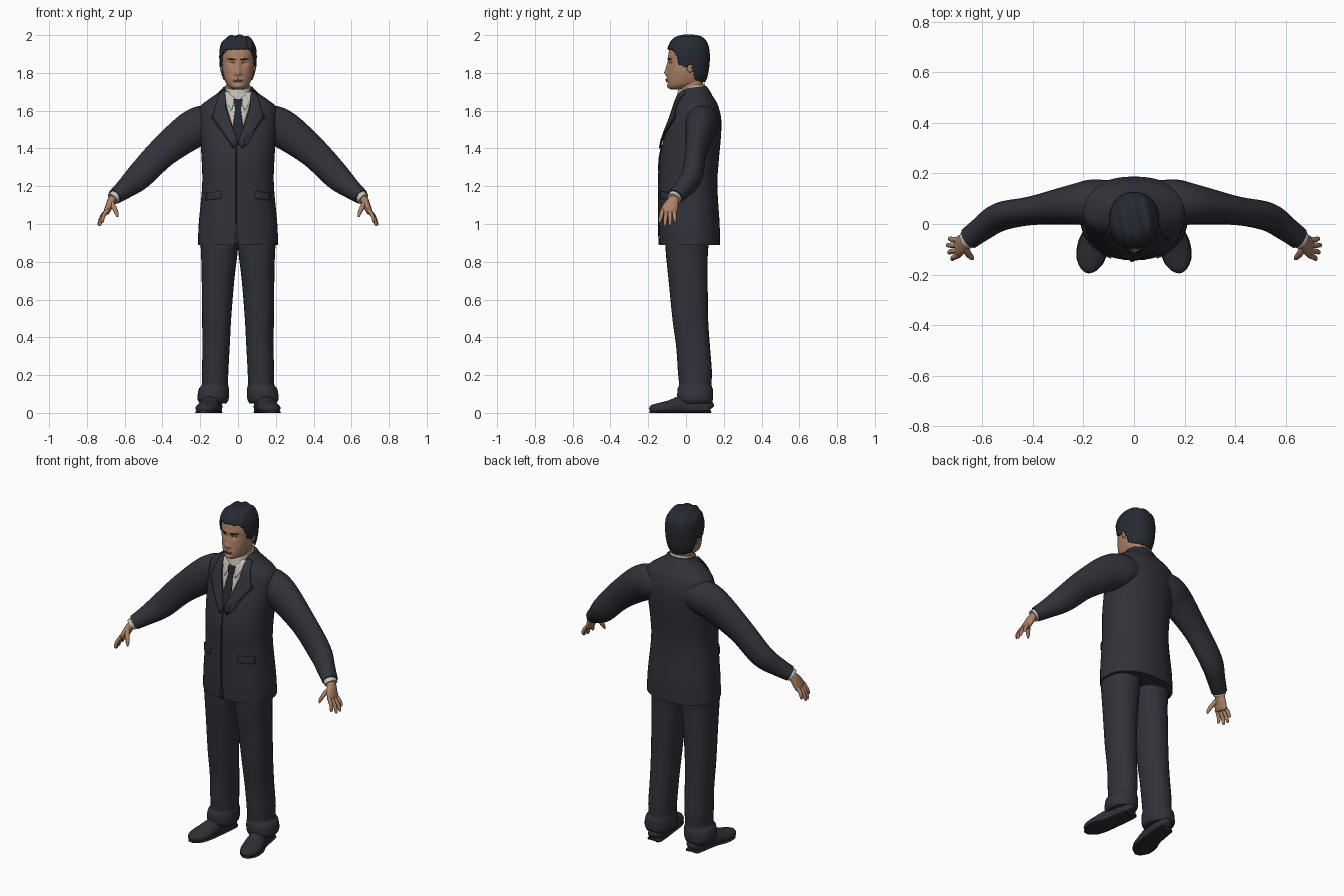
import bpy, bmesh, math
from mathutils import Vector

if "Cube" in bpy.data.objects:
    bpy.data.objects.remove(bpy.data.objects["Cube"])


def material(name, r, g, b):
    m = bpy.data.materials.new(name)
    m.diffuse_color = (r, g, b, 1)
    m.use_nodes = True
    m.node_tree.nodes["Principled BSDF"].inputs["Base Color"].default_value = m.diffuse_color
    return m


SUIT = material("charcoal suit", .031, .032, .042)
TRIM = material("dark suit trim", .022, .023, .031)
TIE = material("dark tie", .018, .019, .028)
SHIRT = material("white shirt", .56, .53, .48)
SKIN = material("skin", .42, .225, .135)
LIP = material("lips", .30, .135, .09)
HAIR = material("dark hair", .02, .023, .032)
SHOE = material("shoe leather", .028, .028, .036)
EYE = material("dark eye", .07, .04, .03)


def lerp(table, v):
    """Piecewise linear lookup in rows that start with the key."""
    for a, b in zip(table, table[1:]):
        if v <= b[0]:
            f = max(0, (v - a[0]) / (b[0] - a[0]))
            return [p + (q - p) * f for p, q in zip(a, b)]
    return list(table[-1])


def spline(keys, n):
    """Catmull-Rom samples, n per span."""
    out = []
    for i in range(len(keys) - 1):
        p = [keys[min(max(i + k, 0), len(keys) - 1)] for k in (-1, 0, 1, 2)]
        for s in range(n):
            t = s / n
            out.append([.5 * (2 * b + (c - a) * t + (2 * a - 5 * b + 4 * c - d) * t * t
                              + (3 * b - a - 3 * c + d) * t ** 3) for a, b, c, d in zip(*p)])
    return out + [list(keys[-1])]


def finish(name, bm, mat, mirror=False, solid=0, angle=50):
    bmesh.ops.recalc_face_normals(bm, faces=bm.faces)
    mesh = bpy.data.meshes.new(name)
    bm.to_mesh(mesh)
    bm.free()
    ob = bpy.data.objects.new(name, mesh)
    bpy.context.collection.objects.link(ob)
    mesh.materials.append(mat)
    bpy.ops.object.select_all(action='DESELECT')
    ob.select_set(True)
    bpy.context.view_layer.objects.active = ob
    bpy.ops.object.shade_smooth_by_angle(angle=math.radians(angle))
    if solid:
        md = ob.modifiers.new("thickness", 'SOLIDIFY')
        md.thickness, md.offset = solid, 0
    if mirror:
        ob.modifiers.new("mirror", 'MIRROR')
    return ob


def skin_rings(rings, caps=True):
    bm = bmesh.new()
    vs = [[bm.verts.new(p) for p in r] for r in rings]
    n = len(vs[0])
    for a, b in zip(vs, vs[1:]):
        for i in range(n):
            bm.faces.new((a[i], a[(i + 1) % n], b[(i + 1) % n], b[i]))
    if caps:
        bm.faces.new(vs[0])
        bm.faces.new(vs[-1])
    return bm


def sgnpow(v, e):
    return math.copysign(abs(v) ** e, v)


def loft(keys, seg=40, n=5, power=2.2, tilt=0, warp=None):
    """Stacked rings; keys are (z, half width, front y, back y, centre x)."""
    rings = []
    for z, rx, yf, yb, cx in spline(keys, n):
        ring = []
        for i in range(seg):
            a = math.tau * i / seg
            x = cx + rx * sgnpow(math.cos(a), 2 / power)
            y = (yf + yb) / 2 + (yb - yf) / 2 * sgnpow(math.sin(a), 2 / power)
            p = Vector((x, y, z + tilt * (y - .03)))
            ring.append(warp(p) if warp else p)
        rings.append(ring)
    return skin_rings(rings)


def tube(keys, seg=16, n=5, floor=None):
    """Rings along a path; keys are (x, y, z, half width across, half width in depth)."""
    rows = spline(keys, n)
    pts = [Vector(r[:3]) for r in rows]
    rings = []
    for i, r in enumerate(rows):
        t = (pts[min(i + 1, len(pts) - 1)] - pts[max(i - 1, 0)]).normalized()
        ref = Vector((0, 0, 1)) if floor is not None else Vector((0, 1, 0))
        u = t.cross(ref).normalized()
        w = u.cross(t)
        ring = [pts[i] + u * r[3] * math.cos(math.tau * k / seg)
                + w * r[4] * math.sin(math.tau * k / seg) for k in range(seg)]
        if floor is not None:
            for p in ring:
                p.z = max(p.z, floor)
        rings.append(ring)
    return skin_rings(rings)


def front(keys, power=2.2, warp=None):
    """Front surface height function of a loft."""
    dense = spline(keys, 6)

    def f(x, z):
        _, rx, yf, yb, _ = lerp(dense, z)
        q = max(0, 1 - min(1, abs(x) / rx) ** power) ** (1 / power)
        p = Vector((x, (yf + yb) / 2 - (yb - yf) / 2 * q, z))
        return (warp(p) if warp else p).y
    return f


def strip(name, left, right, surf, mat, off=.004, mirror=False, n=6, across=6):
    """Thin plate between two (x, z) edges, laid on a front surface."""
    bm = bmesh.new()
    rows = []
    for i in range((len(left) - 1) * n + 1):
        k, f = min(i // n, len(left) - 2), i / n
        f -= k
        l, r = [Vector(e[k]).lerp(Vector(e[k + 1]), f) for e in (left, right)]
        pts = [l.lerp(r, j / across) for j in range(across + 1)]
        rows.append([bm.verts.new((p.x, surf(p.x, p.y) - off, p.y)) for p in pts])
    for a, b in zip(rows, rows[1:]):
        for j in range(across):
            bm.faces.new((a[j], a[j + 1], b[j + 1], b[j]))
    return finish(name, bm, mat, mirror, solid=.005)


def ball(name, loc, size, mat, mirror=True):
    bm = bmesh.new()
    bmesh.ops.create_uvsphere(bm, u_segments=16, v_segments=10, radius=1)
    for v in bm.verts:
        v.co = Vector(a * b + c for a, b, c in zip(v.co, size, loc))
    return finish(name, bm, mat, mirror)


# Jacket body
JACKET = [(.89, .212, -.14, .18, 0), (1.0, .208, -.143, .178, 0), (1.2, .19, -.143, .166, 0),
          (1.33, .192, -.142, .173, 0), (1.45, .2, -.118, .184, 0), (1.55, .208, -.083, .187, 0),
          (1.62, .2, -.06, .172, 0), (1.66, .155, -.047, .153, 0), (1.69, .112, -.036, .132, 0),
          (1.72, .08, -.015, .108, 0)]
finish("jacket_body", loft(JACKET), SUIT)
chest = front(JACKET)

# Shirt, tie, lapels and pockets laid on the chest
strip("shirt_front", [(-.075, 1.70), (-.055, 1.6), (-.003, 1.44)],
      [(.075, 1.70), (.055, 1.6), (.003, 1.44)], chest, SHIRT, .003)
strip("tie", [(-.024, 1.662), (-.015, 1.61), (-.03, 1.50), (-.004, 1.42)],
      [(.024, 1.662), (.015, 1.61), (.03, 1.50), (.004, 1.42)], chest, TIE, .009)
strip("shirt_collar_wing", [(.012, 1.665), (.035, 1.60)], [(.078, 1.705), (.062, 1.65)],
      chest, SHIRT, .008, True)
strip("lapel", [(.07, 1.712), (.062, 1.61), (.002, 1.43)],
      [(.098, 1.695), (.135, 1.565), (.02, 1.405)], chest, SUIT, .012, True)
strip("lapel_edge", [(.10, 1.62), (.135, 1.565), (.02, 1.405)],
      [(.108, 1.62), (.142, 1.563), (.022, 1.398)], chest, TRIM, .009, True, across=2)
strip("front_closure", [(-.012, 1.42), (-.012, 1.0), (-.018, .892)],
      [(-.006, 1.42), (-.006, 1.0), (.004, .892)], chest, TRIM, .003, across=2)
strip("pocket_flap", [(.09, 1.175), (.09, 1.135)], [(.168, 1.165), (.17, 1.125)],
      chest, SUIT, .005, True)
strip("breast_fold", [(.03, 1.45), (.04, 1.41)], [(.095, 1.51), (.07, 1.45)], chest, TRIM, .014)

# Jacket collar and shirt collar around the neck
finish("jacket_collar", loft([(1.67, .107, -.03, .139, 0), (1.70, .091, -.022, .122, 0),
                              (1.722, .079, -.014, .108, 0)], tilt=.12), SUIT)
finish("shirt_collar", loft([(1.665, .076, -.055, .102, 0), (1.70, .073, -.047, .103, 0),
                             (1.728, .068, -.042, .098, 0)], tilt=.22), SHIRT)

# Sleeves, cuffs and hands
finish("sleeve", tube([(.10, .088, 1.54, .085, .085), (.17, .085, 1.53, .1, .09),
                       (.25, .075, 1.495, .1, .078), (.40, .053, 1.378, .081, .057),
                       (.525, .03, 1.25, .071, .056), (.60, -.018, 1.185, .053, .049),
                       (.652, -.056, 1.145, .041, .045)], seg=24), SUIT, True)
finish("shirt_cuff", tube([(.64, -.05, 1.155, .034, .038), (.664, -.064, 1.133, .034, .038)]),
       SHIRT, True)
finish("palm", tube([(.645, -.052, 1.15, .022, .028), (.668, -.066, 1.125, .022, .03),
                     (.682, -.08, 1.095, .02, .04), (.695, -.092, 1.065, .016, .042),
                     (.70, -.095, 1.055, .008, .034)]), SKIN, True)
TIPS = [(.728, -.058, 1.01), (.736, -.084, .992), (.731, -.112, .99), (.718, -.139, 1.005)]
for i, (x, y, z) in enumerate(TIPS):
    b = Vector((.692, -.064 - .02 * i, 1.075))
    m = b.lerp(Vector((x, y, z)), .55) + Vector((.007, 0, .003))
    finish("finger_%d" % (i + 1), tube([(*b, .011, .011), (*m, .0105, .0105),
                                        (x, y, z + .008, .008, .008), (x, y, z, .003, .003)],
                                       seg=10, n=4), SKIN, True)
finish("thumb", tube([(.672, -.09, 1.115, .014, .014), (.655, -.118, 1.085, .013, .013),
                      (.642, -.133, 1.055, .01, .01), (.638, -.138, 1.037, .004, .004)],
                     seg=10, n=4), SKIN, True)

# Trousers with slumped hems
finish("trouser_leg", loft([
    (.05, .07, -.03, .135, .132), (.075, .083, -.045, .143, .132), (.125, .08, -.045, .142, .128),
    (.15, .07, -.037, .135, .122), (.22, .07, -.043, .137, .121), (.35, .072, -.052, .127, .116),
    (.50, .077, -.072, .117, .113), (.70, .086, -.092, .115, .106), (.85, .097, -.107, .116, .099),
    (.95, .104, -.11, .13, .1)], seg=28), SUIT, True)

# Shoes, turned slightly outwards
finish("shoe", tube([(.124, .126, .02, .02, .02), (.126, .115, .028, .042, .045),
                     (.132, .06, .035, .047, .06), (.145, -.02, .035, .05, .058),
                     (.162, -.09, .028, .058, .038), (.174, -.145, .022, .052, .03),
                     (.180, -.178, .018, .033, .024), (.182, -.19, .014, .012, .012)],
                    seg=24, floor=0), SHOE, True)
finish("shoe_sole", tube([(.125, .128, .004, .03, .012), (.127, .11, .004, .046, .012),
                          (.145, -.02, .004, .052, .012), (.163, -.09, .004, .061, .012),
                          (.175, -.15, .004, .052, .012), (.182, -.19, .004, .016, .012)],
                         seg=16, floor=0), TRIM, True)

# Head and neck
HEAD = [(1.713, .022, -.08, -.01, 0), (1.722, .042, -.094, .03, 0), (1.74, .06, -.099, .075, 0),
        (1.765, .071, -.099, .094, 0), (1.80, .08, -.096, .104, 0), (1.85, .085, -.094, .111, 0),
        (1.90, .086, -.093, .112, 0), (1.94, .08, -.083, .105, 0), (1.97, .062, -.062, .085, 0),
        (1.985, .038, -.035, .058, 0), (1.99, .006, 0, .02, 0)]


def gauss(x, z, cx, cz, sx, sz):
    return math.exp(-((x - cx) / sx) ** 2 - ((z - cz) / sz) ** 2)


def face(p):
    """Nose, brow, eye sockets, lips and chin."""
    if p.y < -.02:
        x, z = abs(p.x), p.z
        p.y -= (.017 * gauss(x, z, 0, 1.80, .014, .016) + .011 * gauss(x, z, 0, 1.83, .011, .026)
                + .006 * gauss(x, z, .013, 1.793, .008, .008) + .004 * gauss(x, z, .02, 1.878, .025, .012)
                - .011 * gauss(x, z, .034, 1.853, .017, .014) + .006 * gauss(x, z, 0, 1.762, .022, .01)
                + .004 * gauss(x, z, 0, 1.728, .02, .01) - .004 * gauss(x, z, 0, 1.746, .025, .006))
    return p


finish("head", loft(HEAD, seg=80, n=6, warp=face), SKIN, angle=80)
finish("neck", loft([(1.64, .064, -.035, .088, 0), (1.70, .061, -.033, .09, 0),
                     (1.78, .06, -.03, .092, 0)]), SKIN)
visage = front(HEAD, warp=face)
strip("mouth", [(-.024, 1.762), (-.024, 1.759)], [(.024, 1.762), (.024, 1.759)],
      visage, EYE, .0015, n=2, across=12)
strip("upper_lip", [(.0, 1.769), (.0, 1.7625)], [(.024, 1.763), (.024, 1.761)],
      visage, LIP, .001, True, n=3)
strip("lower_lip", [(.0, 1.7585), (.0, 1.752)], [(.022, 1.759), (.017, 1.754)],
      visage, LIP, .001, True, n=3)
strip("eye", [(.022, 1.854), (.022, 1.851)], [(.047, 1.856), (.047, 1.852)],
      visage, EYE, .001, True, n=2)
strip("eyebrow", [(.014, 1.874), (.014, 1.868)], [(.056, 1.876), (.056, 1.873)],
      visage, HAIR, .0005, True, n=2)
ball("ear", (.087, .022, 1.835), (.009, .019, .033), SKIN)

# Hair: a larger shell trimmed to the hairline, with combed ridges
HAIRLINE = [(-.13, 1.925), (-.075, 1.925), (-.05, 1.895), (-.035, 1.845), (-.01, 1.835),
            (.025, 1.84), (.042, 1.80), (.05, 1.765), (.13, 1.742)]


def comb(p):
    if p.z > 1.9:
        p.z += .004 * math.sin(p.x * 130 + p.y * 25) * min(1, (p.z - 1.9) / .06)
    if p.y < -.04:
        p.y -= .003 * math.sin(p.x * 210)
    return p


shell = [(z + max(0, z - 1.9) * .06, rx + .009, yf - .005, yb + .01, 0) for z, rx, yf, yb, _ in HEAD]
bm = loft(shell, seg=80, n=6, warp=comb)
bmesh.ops.delete(bm, geom=[f for f in bm.faces if f.calc_center_median().z
                           < lerp(HAIRLINE, f.calc_center_median().y)[1]], context='FACES')
# Smooth the trimmed edge onto the hairline
for v in bm.verts:
    if v.is_boundary:
        v.co.z += (lerp(HAIRLINE, v.co.y)[1] - v.co.z) * .6 if v.co.y > .05 or v.co.y < -.08 else 0
finish("hair", bm, HAIR, solid=.008)
